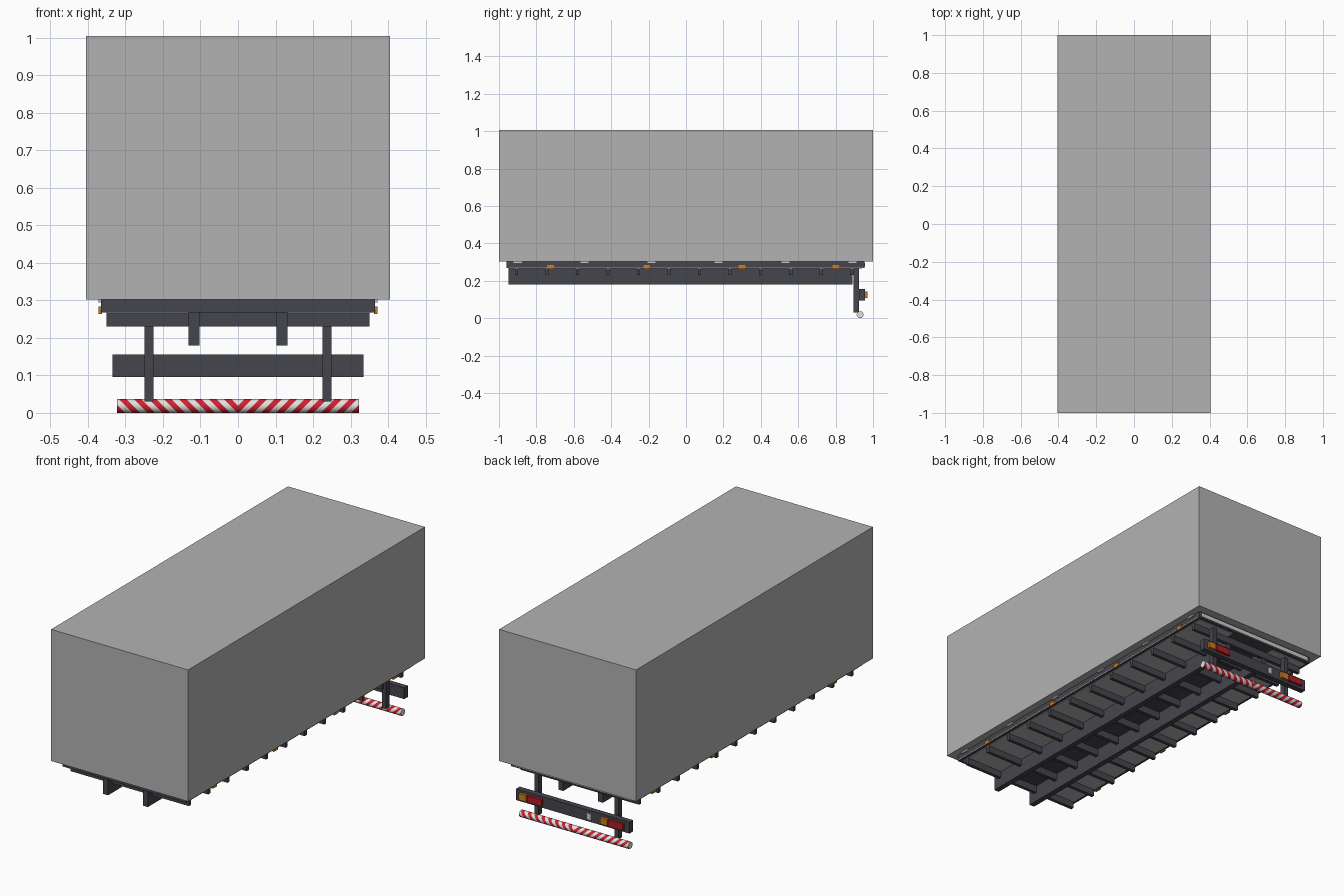
import bpy, bmesh, math

old = bpy.data.objects.get("Cube")
if old:
    bpy.data.objects.remove(old, do_unlink=True)


def material(name, r, g, b):
    m = bpy.data.materials.new(name)
    m.use_nodes = True
    m.diffuse_color = (r, g, b, 1)
    m.node_tree.nodes["Principled BSDF"].inputs["Base Color"].default_value = (r, g, b, 1)
    return m


GREY = material("body grey", 0.45, 0.45, 0.45)
DARK = material("chassis dark", 0.06, 0.06, 0.075)
ORANGE = material("marker orange", 0.62, 0.2, 0.015)
LAMP = material("lamp red", 0.45, 0.012, 0.02)
RED = material("stripe red", 0.62, 0.015, 0.035)
WHITE = material("stripe white", 0.75, 0.75, 0.72)
SILVER = material("fitting light grey", 0.6, 0.6, 0.6)


def finish(name, bm, *mats):
    mesh = bpy.data.meshes.new(name)
    bm.to_mesh(mesh)
    bm.free()
    for m in mats:
        mesh.materials.append(m)
    ob = bpy.data.objects.new(name, mesh)
    bpy.context.collection.objects.link(ob)
    return ob


def box(name, xs, ys, zs, mat):
    """Box spanning the given (low, high) ranges."""
    bm = bmesh.new()
    bmesh.ops.create_cube(bm, size=1)
    for v in bm.verts:
        v.co = [sum(r) / 2 + c * (r[1] - r[0]) for c, r in zip(v.co, (xs, ys, zs))]
    return finish(name, bm, mat)


def pair(name, xs, ys, zs, mat):
    """The same box on both sides of the model."""
    box("left_" + name, xs, ys, zs, mat)
    box("right_" + name, (-xs[1], -xs[0]), ys, zs, mat)


# Cargo body and its floor frame
box("cargo_body", (-0.405, 0.405), (-1, 1), (0.302, 1.005), GREY)
box("floor_frame", (-0.365, 0.365), (-0.96, 0.955), (0.268, 0.302), DARK)
pair("floor_panel", (0.132, 0.35), (-0.94, 0.94), (0.265, 0.268), GREY)
pair("side_trim", (0.365, 0.367), (-0.95, 0.95), (0.27, 0.274), SILVER)
box("rear_trim", (-0.35, 0.35), (0.955, 0.958), (0.276, 0.296), SILVER)

# Side latches and marker lamps
for i in range(6):
    y = -0.9 + 0.358 * i
    pair(f"latch_{i}", (0.365, 0.372), (y - 0.022, y + 0.022), (0.294, 0.302), SILVER)
for i, y in enumerate((-0.725, -0.21, 0.3, 0.8)):
    pair(f"side_marker_{i}", (0.363, 0.372), (y - 0.018, y + 0.018), (0.263, 0.283), ORANGE)

# Long chassis rails and cross members
pair("chassis_rail", (0.103, 0.132), (-0.95, 0.89), (0.18, 0.268), DARK)
for i in range(12):
    y = -0.906 + 0.163 * i
    box(f"cross_member_{i}", (-0.35, 0.35), (y - 0.009, y + 0.009), (0.23, 0.268), DARK)

# Rear underrun assembly
pair("bumper_upright", (0.225, 0.249), (0.895, 0.925), (0.03, 0.268), DARK)
box("rear_bumper", (-0.335, 0.335), (0.925, 0.956), (0.095, 0.155), DARK)
for side, x in (("left", 0.31), ("right", -0.17)):
    box(side + "_indicator", (x - 0.043, x), (0.95, 0.97), (0.108, 0.142), ORANGE)
    box(side + "_tail_lamp", (x - 0.135, x - 0.048), (0.95, 0.97), (0.108, 0.142), LAMP)
box("bumper_fitting", (-0.11, -0.088), (0.955, 0.96), (0.108, 0.14), SILVER)


# Striped tube: each half is cut by slanted rings that meet in a V
def striped_tube(name, side, half=0.323, radius=0.0185, stripe=0.02, sides=24):
    bm = bmesh.new()
    rings = []
    for k in range(-1, 19):
        ring = []
        for j in range(sides):
            a = 2 * math.pi * j / sides
            dz = radius * math.sin(a)
            x = min(max(k * stripe + dz, 0), half)
            ring.append(bm.verts.new((side * x, 0.931 + radius * math.cos(a), radius + dz)))
        rings.append(ring)
    for k, (a, b) in enumerate(zip(rings, rings[1:])):
        for j in range(sides):
            n = (j + 1) % sides
            f = bm.faces.new((a[j], a[n], b[n], b[j]))
            f.material_index = k % 2
    bm.faces.new(rings[-1])
    bmesh.ops.remove_doubles(bm, verts=bm.verts, dist=0.00005)
    bmesh.ops.recalc_face_normals(bm, faces=bm.faces)
    ob = finish(name, bm, WHITE, RED)
    bpy.ops.object.select_all(action="DESELECT")
    ob.select_set(True)
    bpy.context.view_layer.objects.active = ob
    bpy.ops.object.shade_smooth_by_angle(angle=math.radians(40))


striped_tube("left_striped_tube", 1)
striped_tube("right_striped_tube", -1)
